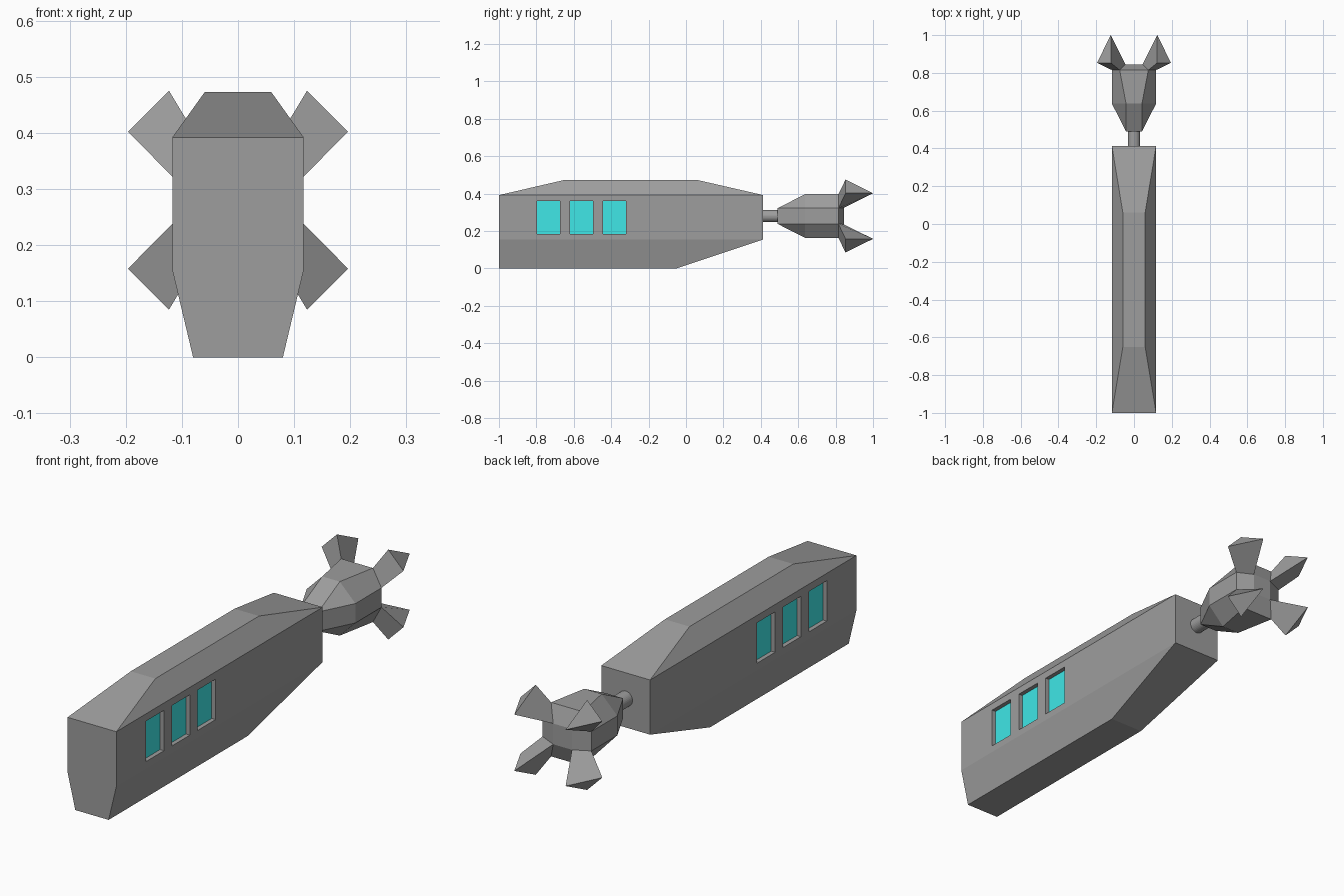
import bpy, bmesh, math
from mathutils import Matrix

if "Cube" in bpy.data.objects:
    bpy.data.objects.remove(bpy.data.objects["Cube"])


def material(name, rgb):
    m = bpy.data.materials.new(name)
    m.diffuse_color = (*rgb, 1)
    m.use_nodes = True
    m.node_tree.nodes["Principled BSDF"].inputs["Base Color"].default_value = m.diffuse_color
    return m


GREY = material("hull_grey", (0.34, 0.34, 0.34))
CYAN = material("window_cyan", (0.05, 0.8, 0.8))


def finish(name, bm, mat):
    bmesh.ops.recalc_face_normals(bm, faces=bm.faces)
    me = bpy.data.meshes.new(name)
    bm.to_mesh(me)
    bm.free()
    me.materials.append(mat)
    ob = bpy.data.objects.new(name, me)
    bpy.context.collection.objects.link(ob)
    return ob


def loft(name, rings, mat):
    """Skin a stack of point rings and cap both ends."""
    bm = bmesh.new()
    vs = [[bm.verts.new(p) for p in ring] for ring in rings]
    n = len(vs[0])
    for a, b in zip(vs, vs[1:]):
        for i in range(n):
            j = (i + 1) % n
            bm.faces.new((a[i], a[j], b[j], b[i]))
    bm.faces.new(vs[0])
    bm.faces.new(vs[-1])
    return finish(name, bm, mat)


def box(name, lo, hi, mat):
    bm = bmesh.new()
    size = [b - a for a, b in zip(lo, hi)]
    mid = [(a + b) / 2 for a, b in zip(lo, hi)]
    bmesh.ops.create_cube(bm, size=1, matrix=Matrix.Translation(mid) @ Matrix.Diagonal((*size, 1)))
    return finish(name, bm, mat)


def rect(w, y0, y1, z):
    return [(-w, y0, z), (w, y0, z), (w, y1, z), (-w, y1, z)]


# Hull: rectangles stacked from keel to roof
W = 0.117
hull = loft("hull", [rect(0.08, -1, -0.05, 0), rect(W, -1, 0.413, 0.155),
                     rect(W, -1, 0.413, 0.392), rect(0.059, -0.65, 0.06, 0.473)], GREY)

# Recessed windows on both sides
DEPTH = 0.022
cutters = []
for side in (-1, 1):
    for i in range(3):
        y0 = -0.797 + i * 0.177
        y1 = y0 + 0.123

        def slab(name, xa, xb, mat):
            lo, hi = sorted((side * xa, side * xb))
            return box(name, (lo, y0, 0.185), (hi, y1, 0.36), mat)

        cutters.append(slab("window_cutter", W - DEPTH, W + 0.05, GREY))
        slab("window_pane", W - DEPTH - 0.003, W - DEPTH + 0.003, CYAN)
for c in cutters:
    mod = hull.modifiers.new("window_cut", 'BOOLEAN')
    mod.operation, mod.solver, mod.object = 'DIFFERENCE', 'EXACT', c
bpy.context.view_layer.objects.active = hull
for mod in list(hull.modifiers):
    bpy.ops.object.modifier_apply(modifier=mod.name)
for c in cutters:
    bpy.data.objects.remove(c)

# Connecting rod between hull and engine
ZC = 0.28
bm = bmesh.new()
bmesh.ops.create_cone(bm, cap_ends=True, segments=32, radius1=0.033, radius2=0.033, depth=0.1,
                      matrix=Matrix.Translation((0, 0.452, ZC)) @ Matrix.Rotation(math.pi / 2, 4, 'X'))
finish("connecting_rod", bm, GREY)


# Engine: small square ends around a chamfered middle
def octagon(y, a, b):
    """a: half width of top flat, b: half height of side flat."""
    pts = [(W, b), (a, W), (-a, W), (-W, b), (-W, -b), (-a, -W), (a, -W), (W, -b)]
    return [(x, y, ZC + z) for x, z in pts]


def square(y, h):
    return [(x, y, ZC + z) for x, z in ((h, h), (-h, h), (-h, -h), (h, -h))]


bm = bmesh.new()
front, mid, rear, back = [[bm.verts.new(p) for p in r] for r in (
    square(0.49, 0.042), octagon(0.637, 0.042, 0.042), octagon(0.815, 0.076, 0.042), square(0.845, 0.045))]
for i in range(8):
    bm.faces.new((mid[i], mid[(i + 1) % 8], rear[(i + 1) % 8], rear[i]))
for end, ring in ((front, mid), (back, rear)):
    bm.faces.new(end)
    for k in range(4):
        p, q, r = ring[2 * k], ring[2 * k + 1], ring[(2 * k + 2) % 8]
        bm.faces.new((end[k], p, q))
        bm.faces.new((end[k], q, r, end[(k + 1) % 4]))
finish("engine", bm, GREY)

# Four flared tail fins growing from the rear engine corners
root = [(0.076, 0.815, W), (W, 0.815, 0.042), (0.045, 0.845, 0.045)]
tip = [(0.123, 0.853, 0.195), (0.196, 0.853, 0.122), (0.123, 1.0, 0.122)]
for sx in (-1, 1):
    for sz in (-1, 1):
        loft("tail_fin", [[(sx * x, y, ZC + sz * z) for x, y, z in r] for r in (root, tip)], GREY)
